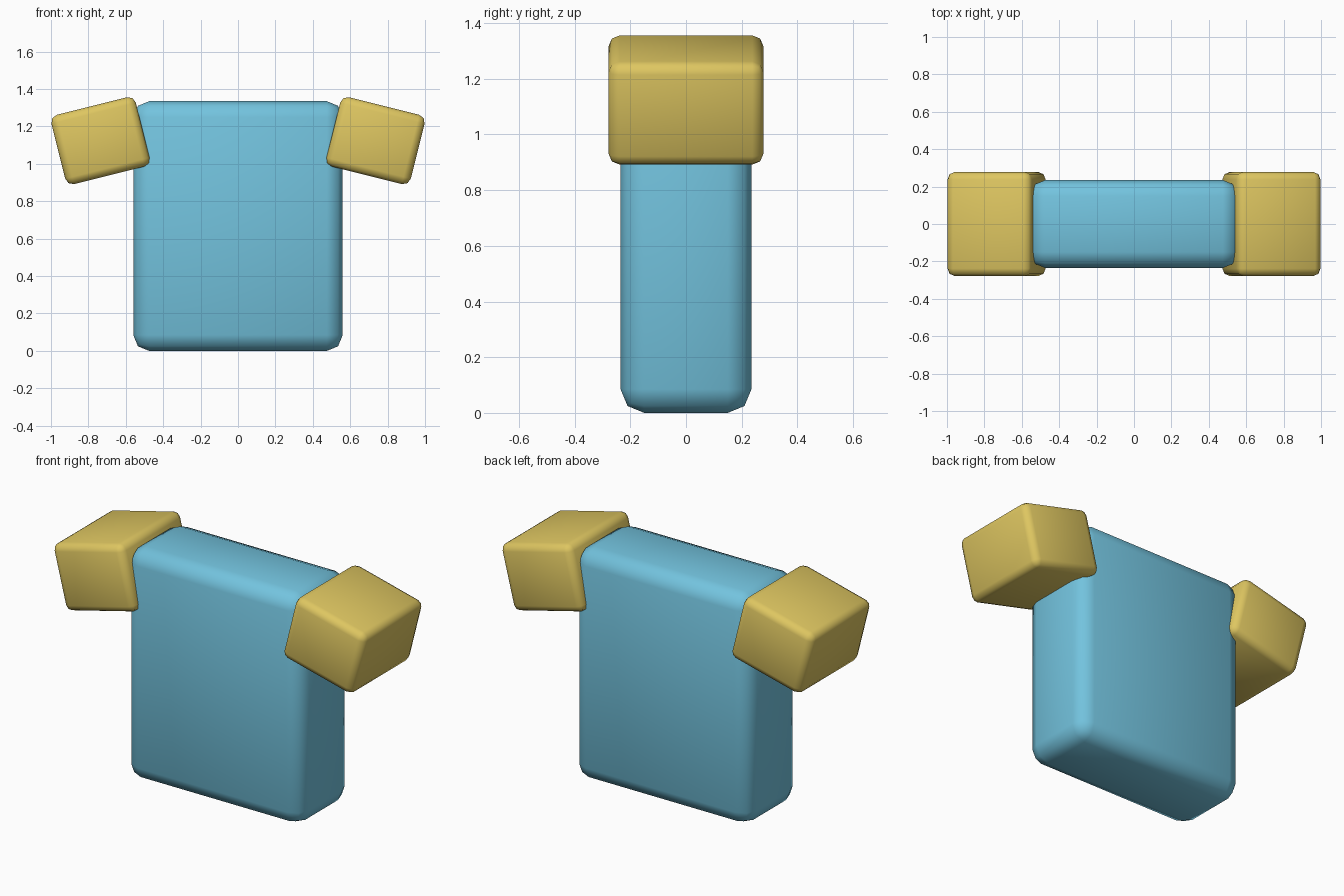
import bpy
import bmesh
from mathutils import Matrix

if "Cube" in bpy.data.objects:
    bpy.data.objects.remove(bpy.data.objects["Cube"], do_unlink=True)


def make_material(name, rgb):
    mat = bpy.data.materials.new(name)
    mat.use_nodes = True
    color = (*rgb, 1.0)
    mat.diffuse_color = color
    mat.node_tree.nodes["Principled BSDF"].inputs["Base Color"].default_value = color
    return mat


def rounded_box(name, size, location, bevel, mat, tilt=0.0):
    """Box with two-segment rounded edges, tilted about the y axis."""
    bm = bmesh.new()
    bmesh.ops.create_cube(bm, size=1, matrix=Matrix.Diagonal((*size, 1)))
    bmesh.ops.bevel(bm, geom=bm.edges[:], offset=bevel, offset_type='OFFSET',
                    segments=2, profile=0.5, affect='EDGES')
    for face in bm.faces:
        face.smooth = True
    mesh = bpy.data.meshes.new(name)
    bm.to_mesh(mesh)
    bm.free()
    mesh.materials.append(mat)
    obj = bpy.data.objects.new(name, mesh)
    obj.location = location
    obj.rotation_euler = (0, tilt, 0)
    bpy.context.collection.objects.link(obj)
    return obj


blue = make_material("sky blue", (0.171, 0.546, 0.730))
yellow = make_material("mustard yellow", (0.730, 0.565, 0.119))

# Shirt body
rounded_box("shirt_body", (1.12, 0.47, 1.335), (0, 0, 0.6675), 0.085, blue)

# Sleeves, drooping outward
for side, sign in (("left", 1), ("right", -1)):
    rounded_box(side + "_sleeve", (0.465, 0.556, 0.382),
                (sign * 0.735, 0, 1.124), 0.04, yellow, sign * 0.245)
